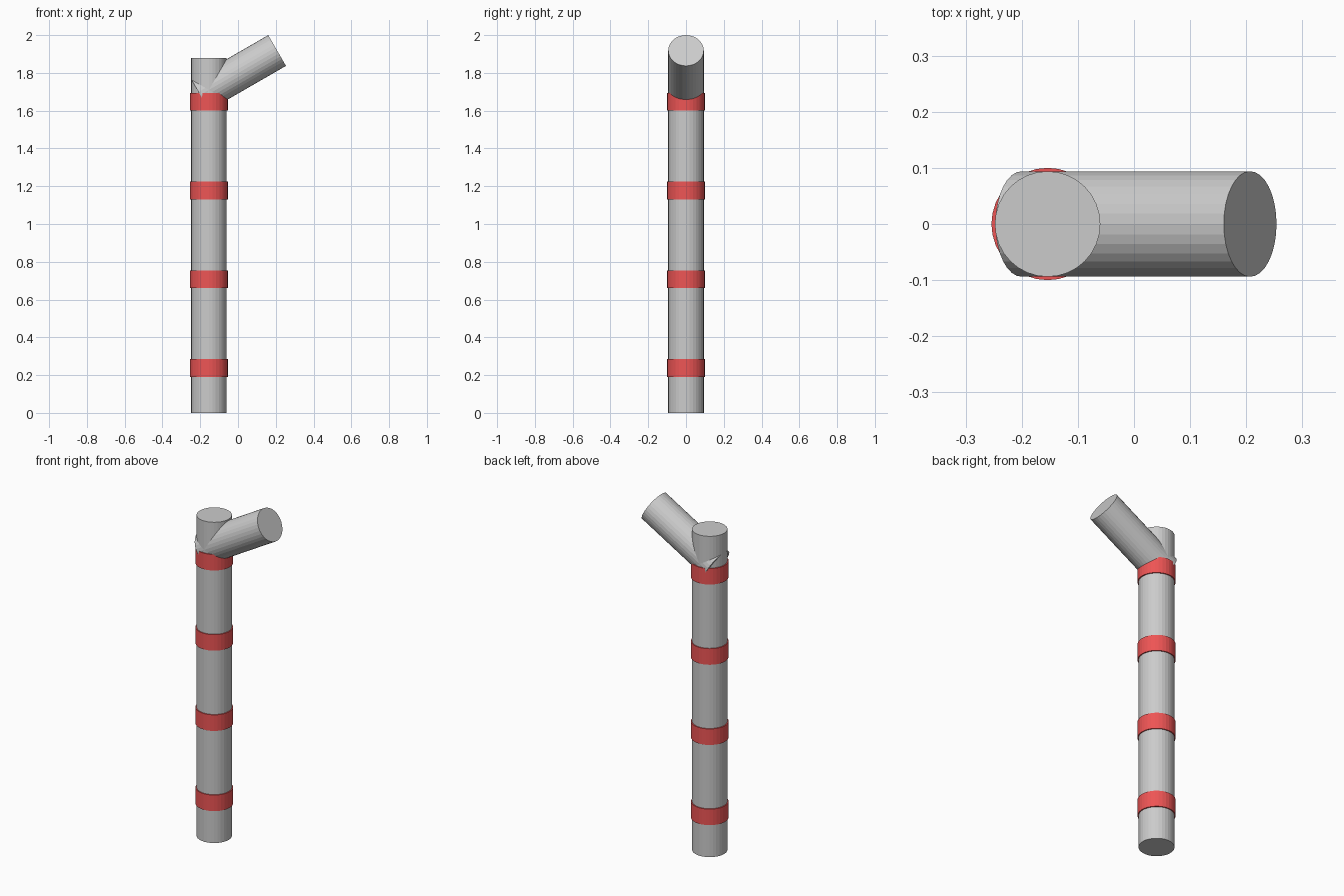
import bpy
import math

if "Cube" in bpy.data.objects:
    bpy.data.objects.remove(bpy.data.objects["Cube"])

R = 0.094          # pole radius
POLE_X = -0.154    # pole axis
SIDES = 32


def cylinder(name, radius, depth, center, tilt=0.0, material=None):
    """Flat-shaded capped cylinder, tilted about the y axis."""
    bpy.ops.mesh.primitive_cylinder_add(
        vertices=SIDES, radius=radius, depth=depth,
        location=center, rotation=(0, tilt, 0))
    obj = bpy.context.object
    obj.name = name
    if material:
        obj.data.materials.append(material)
    return obj


red = bpy.data.materials.new("red_band")
red.diffuse_color = (0.85, 0.09, 0.09, 1)
red.use_nodes = True
red.node_tree.nodes["Principled BSDF"].inputs["Base Color"].default_value = red.diffuse_color

# Upright pole
cylinder("pole", R, 20 * R, (POLE_X, 0, 10 * R))

# Side branch, rising 30 degrees above horizontal
cylinder("branch", R, 5 * R, (0.0035, 0, 1.801), math.radians(60))

# Evenly spaced red bands
for i in range(4):
    cylinder(f"band_{i + 1}", 0.1, R, (POLE_X, 0, 0.237 + 0.47 * i), material=red)
